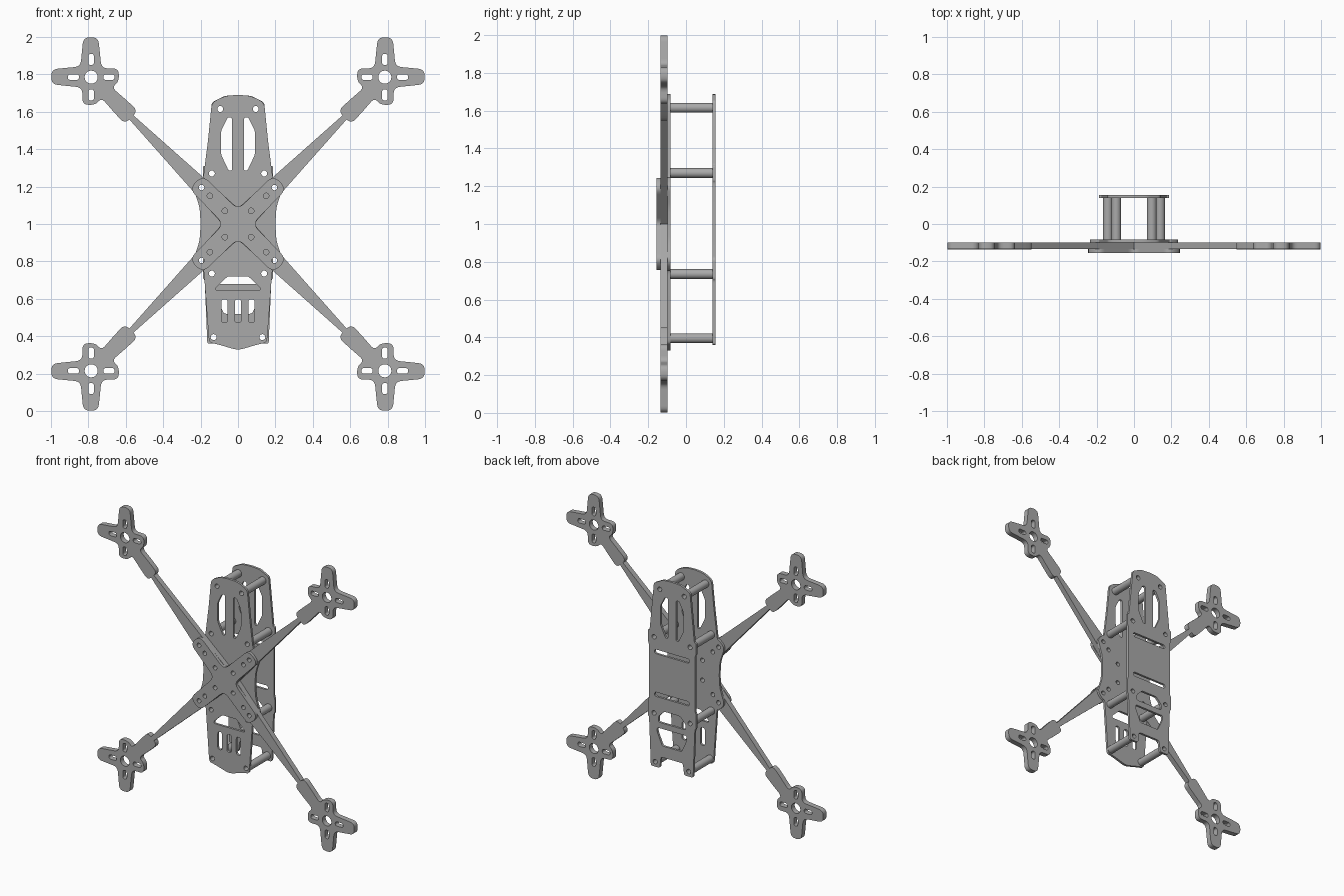
import bpy
from math import cos, sin, pi
from mathutils import Vector, Matrix

cube = bpy.data.objects.get("Cube")
if cube:
    bpy.data.objects.remove(cube, do_unlink=True)

grey = bpy.data.materials.new("frame grey")
grey.use_nodes = True
COLOUR = (0.4, 0.4, 0.4, 1)
grey.diffuse_color = COLOUR
grey.node_tree.nodes["Principled BSDF"].inputs["Base Color"].default_value = COLOUR


def rounded(points, radius, steps=5):
    """Soften every corner of a closed outline."""
    pts = [Vector(p) for p in points]
    out = []
    for i, p in enumerate(pts):
        a, b = pts[i - 1] - p, pts[(i + 1) % len(pts)] - p
        start = p + a.normalized() * min(radius, a.length * 0.48)
        end = p + b.normalized() * min(radius, b.length * 0.48)
        for k in range(steps + 1):
            t = k / steps
            out.append(start * (1 - t) ** 2 + p * 2 * t * (1 - t) + end * t * t)
    return out


def circle(x, z, r, n=20):
    return [Vector((x + r * cos(2 * pi * k / n), z + r * sin(2 * pi * k / n))) for k in range(n)]


def slot(x, z, w, h):
    w, h = w / 2, h / 2
    box = [(x - w, z - h), (x + w, z - h), (x + w, z + h), (x - w, z + h)]
    return rounded(box, min(w, h))


def mirrored(half):
    """Close a half outline, listed from top to bottom, across x = 0."""
    return half + [(-x, z) for x, z in reversed(half) if x > 0]


def flip(loop, sx, sz):
    return [Vector((p[0] * sx, 1 + (p[1] - 1) * sz)) for p in loop]


def plate(name, loops, front, back):
    """Fill the first loop, pierce it with the others, and give it thickness."""
    curve = bpy.data.curves.new(name, 'CURVE')
    curve.dimensions = '2D'
    curve.fill_mode = 'BOTH'
    curve.extrude = (back - front) / 2
    for loop in loops:
        spline = curve.splines.new('POLY')
        spline.points.add(len(loop) - 1)
        for point, p in zip(spline.points, loop):
            point.co = (p[0], p[1], 0, 1)
        spline.use_cyclic_u = True
    helper = bpy.data.objects.new(name + " helper", curve)
    mesh = bpy.data.meshes.new_from_object(helper)
    bpy.data.objects.remove(helper)
    mesh.transform(Matrix.Translation((0, (front + back) / 2, 0)) @ Matrix.Rotation(pi / 2, 4, 'X'))
    mesh.materials.clear()
    mesh.materials.append(grey)
    obj = bpy.data.objects.new(name, mesh)
    bpy.context.collection.objects.link(obj)
    bpy.ops.object.select_all(action='DESELECT')
    obj.select_set(True)
    bpy.context.view_layer.objects.active = obj
    bpy.ops.object.shade_smooth_by_angle(angle=0.6)
    return obj


QUADRANTS = [("left_upper", 1, 1), ("right_upper", -1, 1), ("left_lower", 1, -1), ("right_lower", -1, -1)]
POSTS = [(0.095, 1.615), (0.14, 1.27), (0.14, 0.735), (0.13, 0.395)]
post_holes = [circle(s * x, z, 0.016) for x, z in POSTS for s in (1, -1)]
bolt_holes = [flip(circle(d, 1 + d, 0.015), sx, sz)
              for d in (0.07, 0.15, 0.195) for _, sx, sz in QUADRANTS]

# Arms with motor mounts: half an outline, reflected across the diagonal
M = 0.785
mount_half = [(-0.18, -0.115), (-0.11, -0.055), (-0.148, -0.025), (-0.148, 0.047),
              (-0.055, 0.047), (-0.038, 0.213), (0.042, 0.213), (0.057, 0.057)]
half = [(0, 0.085), (M - 0.25, M - 0.18)] + [(M + u, M + v) for u, v in mount_half]
outline = half + [(v, u) for u, v in reversed(half[:-1])] + [(0, 0)]
arm_body = rounded([(x, z + 1) for x, z in outline[1:-2]], 0.034)
arm_body += [Vector(p) for p in ((0.085, 1), (0, 1), (0, 1.085))]
arm_holes = [circle(M, 1 + M, 0.035, 28)]
for d in (0.095, -0.095):
    arm_holes += [slot(M + d, 1 + M, 0.06, 0.03), slot(M, 1 + M + d, 0.03, 0.06)]
arm_holes += [circle(d, 1 + d, 0.015) for d in (0.07, 0.15, 0.195)]
for label, sx, sz in QUADRANTS:
    plate(label + "_arm", [flip(loop, sx, sz) for loop in [arm_body] + arm_holes], -0.135, -0.098)

# Cross brace over the arm roots
tip, side = 0.225, 0.036
cross = []
for k in range(4):
    turn = Matrix.Rotation(k * pi / 2, 2)
    for p in ((0.078, 0), (tip + side, tip - side), (tip - side, tip + side)):
        cross.append(turn @ Vector(p) + Vector((0, 1)))
plate("cross_brace", [rounded(cross, 0.045)] + bolt_holes, -0.155, -0.135)

# Paired windows shared by both plates
window = [(0.032, 1.57), (0.055, 1.57), (0.09, 1.5), (0.09, 1.37), (0.05, 1.285), (0.032, 1.285)]
windows = [[(s * x, z) for x, z in rounded(window, 0.012)] for s in (1, -1)]

# Main plate behind the arms
main_half = [(0, 1.69), (0.07, 1.685), (0.14, 1.65), (0.16, 1.45), (0.186, 1.245), (0.2, 1.245),
             (0.242, 1.2), (0.205, 1.09), (0.2, 1), (0.205, 0.91), (0.242, 0.8),
             (0.2, 0.755), (0.183, 0.755), (0.155, 0.365), (0.12, 0.36), (0, 0.325)]
trapezoid = mirrored([(0.055, 0.72), (0.118, 0.66), (0.118, 0.645)])
vents = [slot(x, 0.535, 0.034, 0.125) for x in (-0.072, 0, 0.072)]
plate("main_plate", [rounded(mirrored(main_half), 0.03), rounded(trapezoid, 0.01)]
      + vents + windows + post_holes + bolt_holes, -0.098, -0.082)

# Rear cover plate
cover_half = [(0, 1.69), (0.07, 1.685), (0.14, 1.65), (0.16, 1.45), (0.174, 1.31), (0.188, 1.31),
              (0.188, 1.23), (0.18, 1.22), (0.18, 0.82), (0.188, 0.81), (0.188, 0.71),
              (0.178, 0.7), (0.164, 0.36), (0.095, 0.36), (0.085, 0.44), (0, 0.44)]
cover_cuts = [slot(0, 1.17, 0.27, 0.03), slot(0, 0.87, 0.27, 0.03),
              rounded(mirrored([(0.06, 0.765), (0.105, 0.72), (0.105, 0.68)]), 0.012),
              rounded(mirrored([(0.115, 0.64), (0.115, 0.61), (0.075, 0.52)]), 0.012)]
plate("cover_plate", [rounded(mirrored(cover_half), 0.014)] + cover_cuts + windows + post_holes,
      0.14, 0.156)

# Hollow standoffs between the plates
for i, (x, z) in enumerate(POSTS):
    for label, s in (("left", 1), ("right", -1)):
        plate(f"{label}_standoff_{i + 1}", [circle(s * x, z, 0.026, 28), circle(s * x, z, 0.016)],
              -0.082, 0.14)
